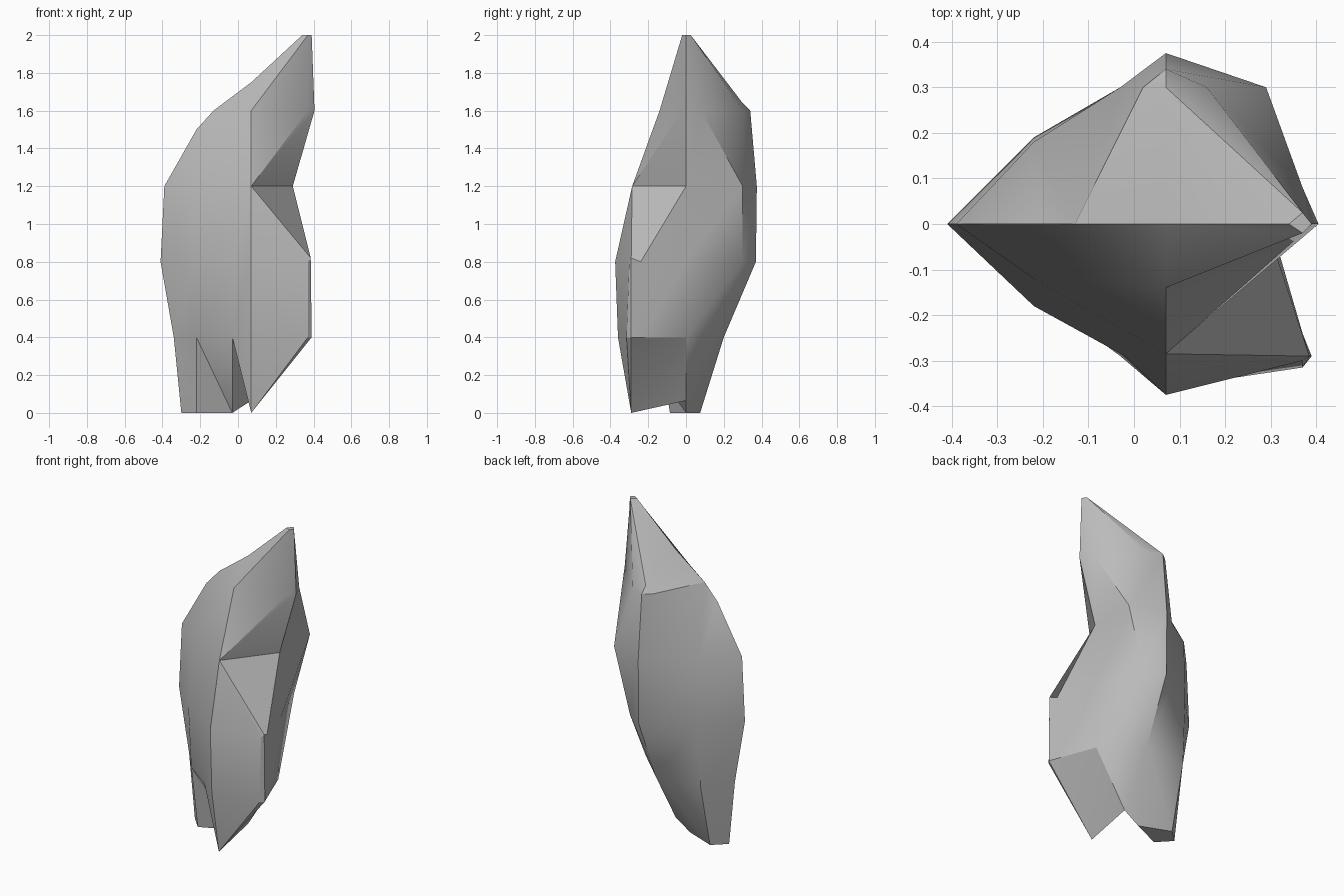
import bpy, bmesh, math

cube = bpy.data.objects.get("Cube")
if cube:
    bpy.data.objects.remove(cube, do_unlink=True)

# Grid lines that most corners of the rock sit on
LEFT, MID, RIGHT = -0.22, 0.07, 0.37
FRONT, BACK = -0.29, 0.30

stone = bpy.data.materials.new("grey stone")
stone.use_nodes = True
grey = (0.5, 0.5, 0.5, 1)
stone.diffuse_color = grey
stone.node_tree.nodes["Principled BSDF"].inputs["Base Color"].default_value = grey

bm = bmesh.new()
corners = {}


def face(*points):
    """Add a face, sharing corners and dropping repeated points."""
    unique = []
    for p in points:
        if p not in unique:
            unique.append(p)
    if len(unique) < 3:
        return
    for p in unique:
        if p not in corners:
            corners[p] = bm.verts.new(p)
    bm.faces.new([corners[p] for p in unique])


def ring(z, points):
    """Lift a flat outline to height z; points with their own height stay."""
    return [p if len(p) == 3 else (p[0], p[1], z) for p in points]


def bridge(low, high):
    """Join two outlines with the same number of points."""
    for i in range(len(low)):
        j = (i + 1) % len(low)
        face(low[i], low[j], high[j], high[i])


# Shared points of the sloping crest and peak
shoulder = (LEFT, 0, 1.5)
ridge = (-0.13, 0, 1.6)
crest = (MID, 0, 1.75)
back_crest = (MID, BACK, 1.64)
peak_left = (0.34, 0, 2.0)
peak_front = (RIGHT, -0.02, 2.0)
peak_right = (0.39, 0, 2.0)
peak_back = (RIGHT, 0.025, 2.0)

# Outlines run from the left point, round the front, right and back
hip_back, hip_side = (MID, 0.2), (0.28, 0)
low = ring(0.4, [
    (-0.34, 0), (LEFT, -0.15), (-0.03, FRONT), (MID, -0.36),
    (RIGHT, -0.315), (0.39, FRONT), (RIGHT, -0.24), hip_side,
    hip_side, hip_back, hip_back, hip_back, (LEFT, 0.17)])
belly = ring(0.8, [
    (-0.41, 0), (LEFT, -0.18), (-0.02, FRONT), (MID, -0.375),
    (RIGHT, -0.30), (0.385, FRONT, 0.82), (RIGHT, -0.24), (0.30, 0),
    (0.18, BACK), (0.18, BACK), (MID, 0.37), (-0.03, BACK), (LEFT, 0.19)])
notch, notch_side, notch_back = (MID, -0.285), (0.29, 0), (0.29, BACK)
waist = ring(1.2, [
    (-0.39, 0), (LEFT, -0.12), notch, notch, notch, notch,
    notch_side, notch_side, notch_back, notch_back,
    (MID, 0.375), (-0.03, BACK), (LEFT, 0.18)])
brow, brow_tip, brow_side = (MID, -0.14), (RIGHT, -0.02), (0.405, 0)
head = ring(1.6, [
    shoulder, ridge, brow, brow, brow_tip, brow_tip,
    brow_side, brow_side, (RIGHT, 0.08), (0.16, BACK),
    (MID, 0.34), (0.02, BACK), ridge])
top = [
    shoulder, ridge, crest, peak_front, peak_front, peak_front,
    peak_right, peak_right, peak_back, peak_back,
    back_crest, back_crest, ridge]

outlines = [low, belly, waist, head, top]
for lower, upper in zip(outlines, outlines[1:]):
    bridge(lower, upper)

# Close the crest and peak
face(back_crest, ridge, crest)
face(peak_back, back_crest, crest)
face(crest, peak_front, peak_left)
face(crest, peak_left, peak_back)
face(peak_left, peak_front, peak_right, peak_back)

# Foot on the left, spike at the front, hollow between them
foot_left, foot_front = (-0.30, 0, 0), (LEFT, -0.085, 0)
foot_right, foot_back = (-0.03, 0, 0), (LEFT, 0.075, 0)
spike = (MID, FRONT, 0)
hollow = (MID, 0, 0.065)
rump = low[-2]
face(low[0], low[1], foot_front, foot_left)
face(low[-1], low[0], foot_left, foot_back)
face(low[1], foot_front, foot_right)
face(low[1], low[2], foot_right)
face(low[2], foot_right, hollow)
face(low[2], hollow, spike)
for i in range(2, 7):
    face(low[i], low[i + 1], spike)
face(spike, low[7], hollow)
face(hollow, low[7], rump)
face(hollow, rump, foot_right)
face(foot_right, rump, foot_back)
face(rump, low[-1], foot_back)
face(foot_left, foot_front, foot_right, foot_back)

bmesh.ops.recalc_face_normals(bm, faces=bm.faces[:])
mesh = bpy.data.meshes.new("rock")
bm.to_mesh(mesh)
bm.free()
mesh.materials.append(stone)

rock = bpy.data.objects.new("rock", mesh)
bpy.context.collection.objects.link(rock)
bpy.ops.object.select_all(action='DESELECT')
rock.select_set(True)
bpy.context.view_layer.objects.active = rock
bpy.ops.object.shade_smooth_by_angle(angle=math.radians(30))
